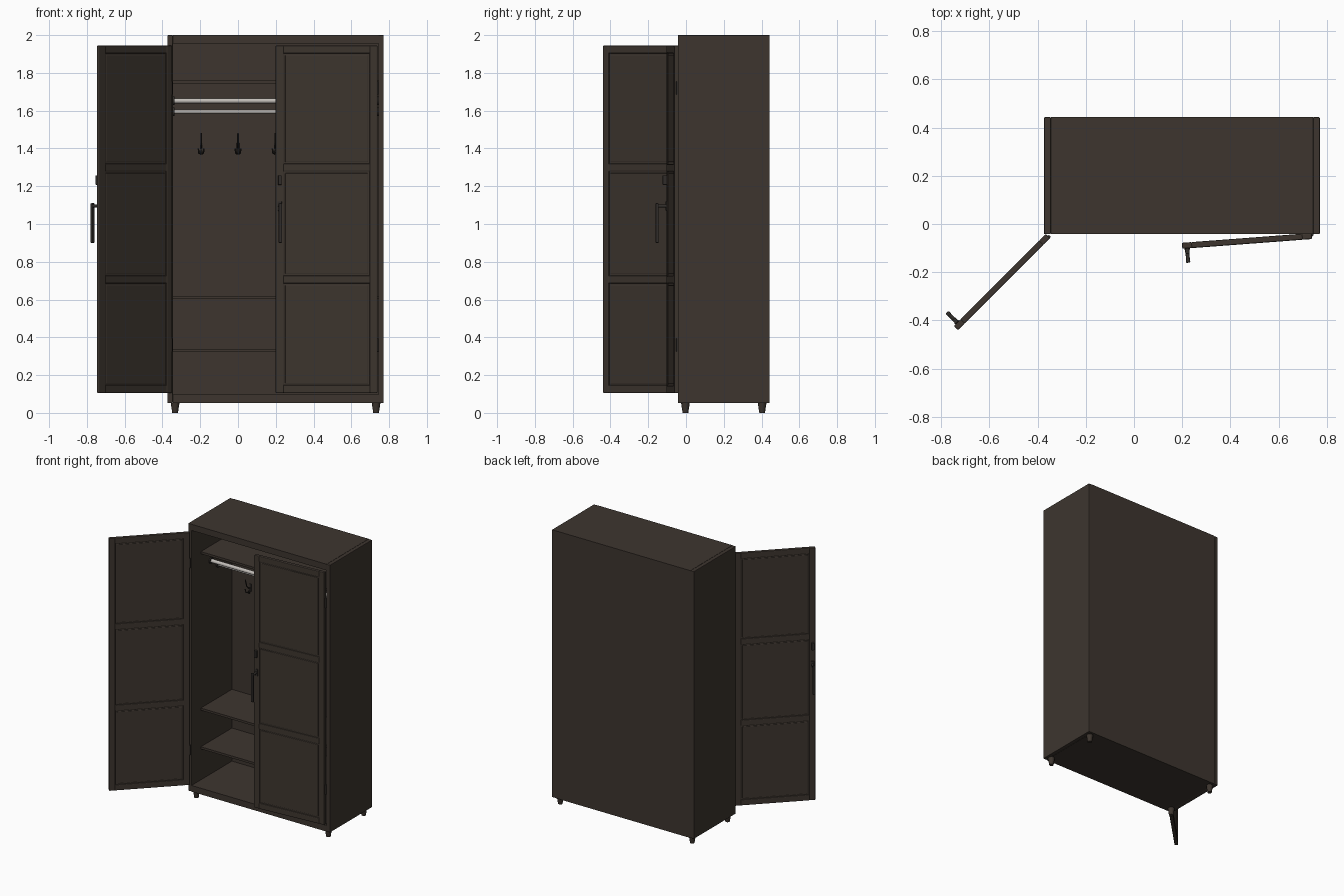
import bpy, bmesh, math
from mathutils import Matrix, Vector

if "Cube" in bpy.data.objects:
    bpy.data.objects.remove(bpy.data.objects["Cube"])


def material(name, rgb):
    m = bpy.data.materials.new(name)
    m.diffuse_color = (*rgb, 1)
    m.use_nodes = True
    m.node_tree.nodes["Principled BSDF"].inputs["Base Color"].default_value = m.diffuse_color
    return m


WOOD = material("dark brown wood", (0.047, 0.036, 0.028))
METAL = material("dark metal", (0.03, 0.026, 0.023))
STEEL = material("brushed steel", (0.55, 0.52, 0.49))


def finish(name, bm, mat, matrix=Matrix(), bevel=0.0, smooth=False):
    bmesh.ops.recalc_face_normals(bm, faces=bm.faces)
    me = bpy.data.meshes.new(name)
    bm.to_mesh(me)
    bm.free()
    ob = bpy.data.objects.new(name, me)
    bpy.context.collection.objects.link(ob)
    me.materials.append(mat)
    ob.matrix_world = matrix
    if bevel:
        b = ob.modifiers.new("bevel", 'BEVEL')
        b.width, b.segments = bevel, 2
    if smooth:
        bpy.ops.object.select_all(action='DESELECT')
        ob.select_set(True)
        bpy.context.view_layer.objects.active = ob
        bpy.ops.object.shade_smooth_by_angle(angle=math.radians(40))
    return ob


def box(name, lo, hi, mat=WOOD, matrix=Matrix(), bevel=0.0):
    lo, hi = Vector(lo), Vector(hi)
    size = [abs(d) for d in hi - lo]
    bm = bmesh.new()
    bmesh.ops.create_cube(bm, size=1, matrix=Matrix.Translation((lo + hi) / 2)
                          @ Matrix.Diagonal((*size, 1)))
    return finish(name, bm, mat, matrix, bevel)


def rod(name, a, b, r1, r2, mat, matrix=Matrix(), sides=16):
    a, b = Vector(a), Vector(b)
    d = b - a
    bm = bmesh.new()
    bmesh.ops.create_cone(bm, cap_ends=True, segments=sides, radius1=r1, radius2=r2,
                          depth=d.length, matrix=Matrix.Translation((a + b) / 2)
                          @ d.to_track_quat('Z', 'Y').to_matrix().to_4x4())
    return finish(name, bm, mat, matrix, smooth=True)


def tube(name, pts, r, mat, matrix=Matrix()):
    cu = bpy.data.curves.new(name, 'CURVE')
    cu.dimensions = '3D'
    cu.bevel_depth, cu.bevel_resolution, cu.use_fill_caps = r, 2, True
    sp = cu.splines.new('POLY')
    sp.points.add(len(pts) - 1)
    for p, co in zip(sp.points, pts):
        p.co = (*co, 1)
    cu.materials.append(mat)
    ob = bpy.data.objects.new(name, cu)
    bpy.context.collection.objects.link(ob)
    ob.matrix_world = matrix


# carcass
X0, X1, Y0, Y1, Z0, Z1 = -0.373, 0.771, -0.042, 0.443, 0.052, 2.0
T = 0.028
box("left_side", (X0, Y0, Z0), (X0 + T, Y1, Z1), bevel=0.003)
box("right_side", (X1 - T, Y0, Z0), (X1, Y1, Z1), bevel=0.003)
box("top_board", (X0 + T, Y0, Z1 - 0.045), (X1 - T, Y1, Z1))
box("bottom_board", (X0 + T, Y0, Z0), (X1 - T, Y1, Z0 + 0.045))
box("back_board", (X0 + T, Y1 - 0.02, Z0 + 0.045), (X1 - T, Y1, Z1 - 0.045))

# shelves
for i, z in enumerate((0.33, 0.612, 1.752)):
    box(f"shelf_{i}", (X0 + T, 0.065, z - 0.008), (X1 - T, Y1 - 0.02, z + 0.008))

# tapered feet
for x in (-0.333, 0.731):
    for y in (-0.003, 0.403):
        rod("foot", (x, y, 0), (x, y, Z0), 0.015, 0.023, WOOD)

# hanging rails with end flanges
for y, z, r in ((0.18, 1.652, 0.013), (0.26, 1.595, 0.010)):
    rod("hanging_rail", (X0 + T, y, z), (X1 - T, y, z), r, r, STEEL, sides=24)
    for x, d in ((X0 + T, 0.008), (X1 - T, -0.008)):
        rod("rail_flange", (x, y, z), (x + d, y, z), 0.022, 0.022, METAL, sides=24)

# coat hooks on the back board
for x in (-0.195, 0.0, 0.197, 0.394, 0.59):
    yb = Y1 - 0.02
    box("hook_plate", (x - 0.007, yb - 0.005, 1.375), (x + 0.007, yb, 1.43), METAL, bevel=0.002)
    tube("hook_upper", [(x, yb, 1.40), (x, yb - 0.02, 1.405), (x, yb - 0.045, 1.43),
                        (x, yb - 0.06, 1.48)], 0.004, METAL)
    for s in (-1, 1):
        tube("hook_prong", [(x, yb, 1.39), (x + s * 0.005, yb - 0.02, 1.372),
                            (x + s * 0.012, yb - 0.035, 1.375),
                            (x + s * 0.015, yb - 0.04, 1.40)], 0.004, METAL)


# doors: local x runs from the hinge, s mirrors it, -y is the outside face
def door(side, s, pivot, angle):
    m = Matrix.Translation(pivot) @ Matrix.Rotation(math.radians(angle), 4, 'Z')
    W, h, t, zb, zt = 0.54, 0.0125, 0.042, 0.105, 1.945

    def part(name, x0, x1, y0, y1, z0, z1, mat=WOOD, bevel=0.0):
        box(f"{side}_door_{name}", (s * x0, y0, z0), (s * x1, y1, z1), mat, m, bevel)

    part("hinge_stile", 0, t, -h, h, zb, zt, bevel=0.005)
    part("lock_stile", W - t, W, -h, h, zb, zt, bevel=0.005)
    for name, z0, z1 in (("bottom_rail", zb, zb + t), ("lower_rail", 0.685, 0.727),
                         ("upper_rail", 1.277, 1.319), ("top_rail", zt - t, zt)):
        part(name, t - 0.004, W - t + 0.004, -h, h, z0, z1, bevel=0.005)
    for z0, z1 in ((zb + t, 0.685), (0.727, 1.277), (1.319, zt - t)):
        part("panel", t - 0.004, W - t + 0.004, -0.005, 0.005, z0 - 0.004, z1 + 0.004)
        part("raised_panel", t + 0.008, W - t - 0.008, -0.008, 0.008,
             z0 + 0.008, z1 - 0.008, bevel=0.003)
    # lever handle, rose and lock
    hx = W - 0.02
    part("handle_rose", hx - 0.011, hx + 0.011, -h - 0.006, -h, 1.07, 1.12, METAL, 0.002)
    rod(f"{side}_handle_post", (s * hx, -h, 1.095), (s * hx, -0.062, 1.095),
        0.008, 0.008, METAL, m)
    part("lever", hx - 0.009, hx + 0.009, -0.072, -0.056, 0.90, 1.11, METAL, 0.004)
    part("lock", hx - 0.009, hx + 0.009, -h - 0.022, -h, 1.207, 1.258, METAL, 0.003)
    # hinges
    for z in (0.36, 1.72):
        rod(f"{side}_hinge", (0, 0.005, z - 0.035), (0, 0.005, z + 0.035),
            0.007, 0.007, METAL, m)


door("left", 1, (-0.357, -0.05, 0), -135)
door("right", -1, (0.738, -0.05, 0), 4.3)
